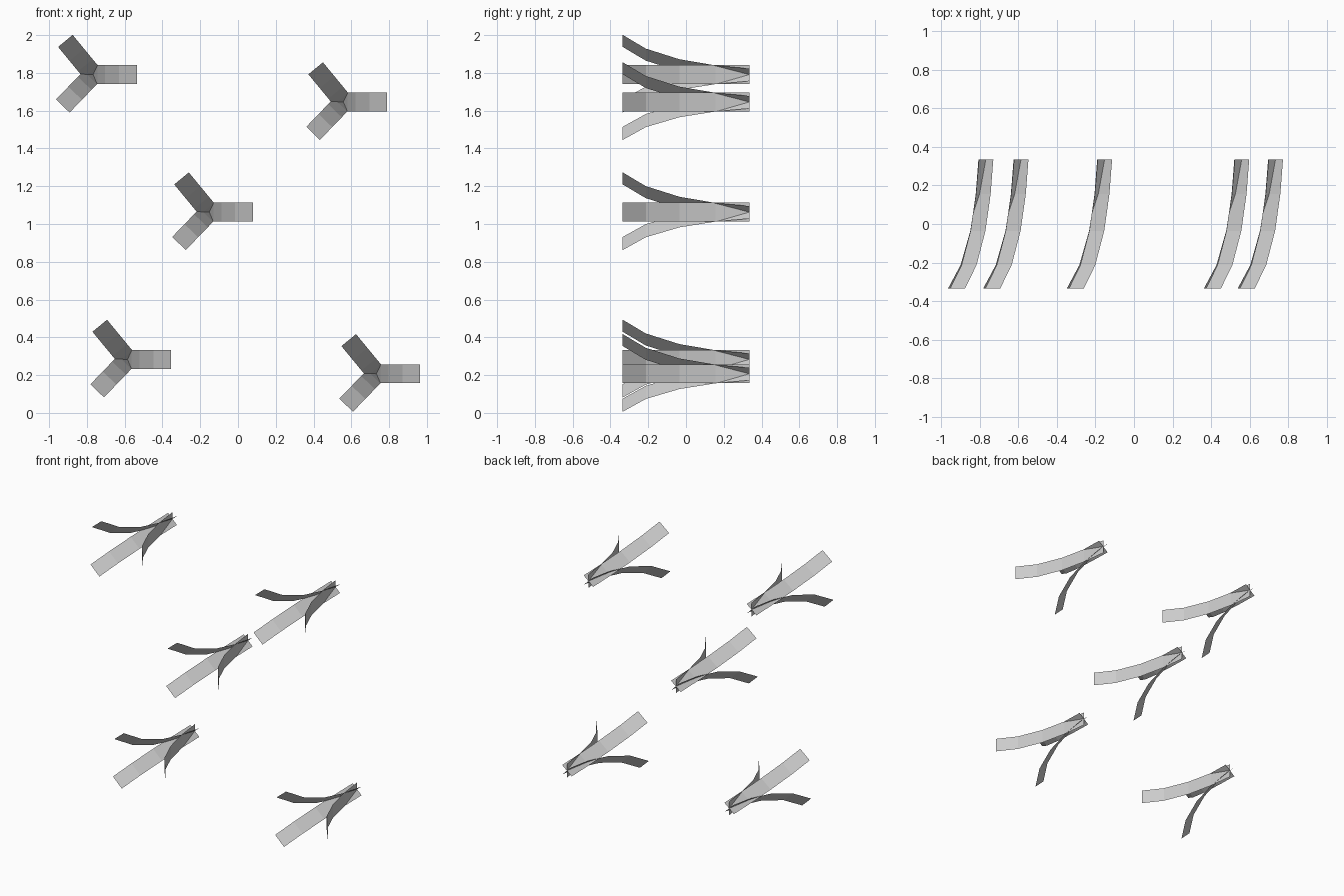
import bpy
from math import cos, sin, radians

if "Cube" in bpy.data.objects:
    bpy.data.objects.remove(bpy.data.objects["Cube"])

# Blade profile: (distance from cluster axis, y), curling outwards to the front
PROFILE = [(0.0, 0.335), (0.022, 0.155), (0.064, -0.035), (0.137, -0.213), (0.231, -0.335)]
HALF_WIDTH = 0.05

# Blade directions in the xz plane
ANGLES = [("right", 0.0), ("upper_left", 129.5), ("lower_left", 226.0)]

# Cluster axis positions (x, z)
CLUSTERS = [(-0.767, 1.791), (-0.152, 1.063), (0.558, 1.646), (-0.585, 0.283), (0.733, 0.207)]


def blade_mesh(name, degrees):
    """Thin open strip swept along the profile, its width tangential to the axis."""
    c, s = cos(radians(degrees)), sin(radians(degrees))
    verts = [(r * c - w * s, y, r * s + w * c)
             for r, y in PROFILE for w in (-HALF_WIDTH, HALF_WIDTH)]
    faces = [(2 * i, 2 * i + 1, 2 * i + 3, 2 * i + 2) for i in range(len(PROFILE) - 1)]
    mesh = bpy.data.meshes.new(name)
    mesh.from_pydata(verts, [], faces)
    mesh.update()
    return mesh


# Three blades, repeated for each cluster with shared meshes
meshes = [(label, blade_mesh("blade_" + label, a)) for label, a in ANGLES]
for n, (x, z) in enumerate(CLUSTERS, 1):
    for label, mesh in meshes:
        blade = bpy.data.objects.new(f"cluster_{n}_blade_{label}", mesh)
        blade.location = (x, 0, z)
        bpy.context.collection.objects.link(blade)
